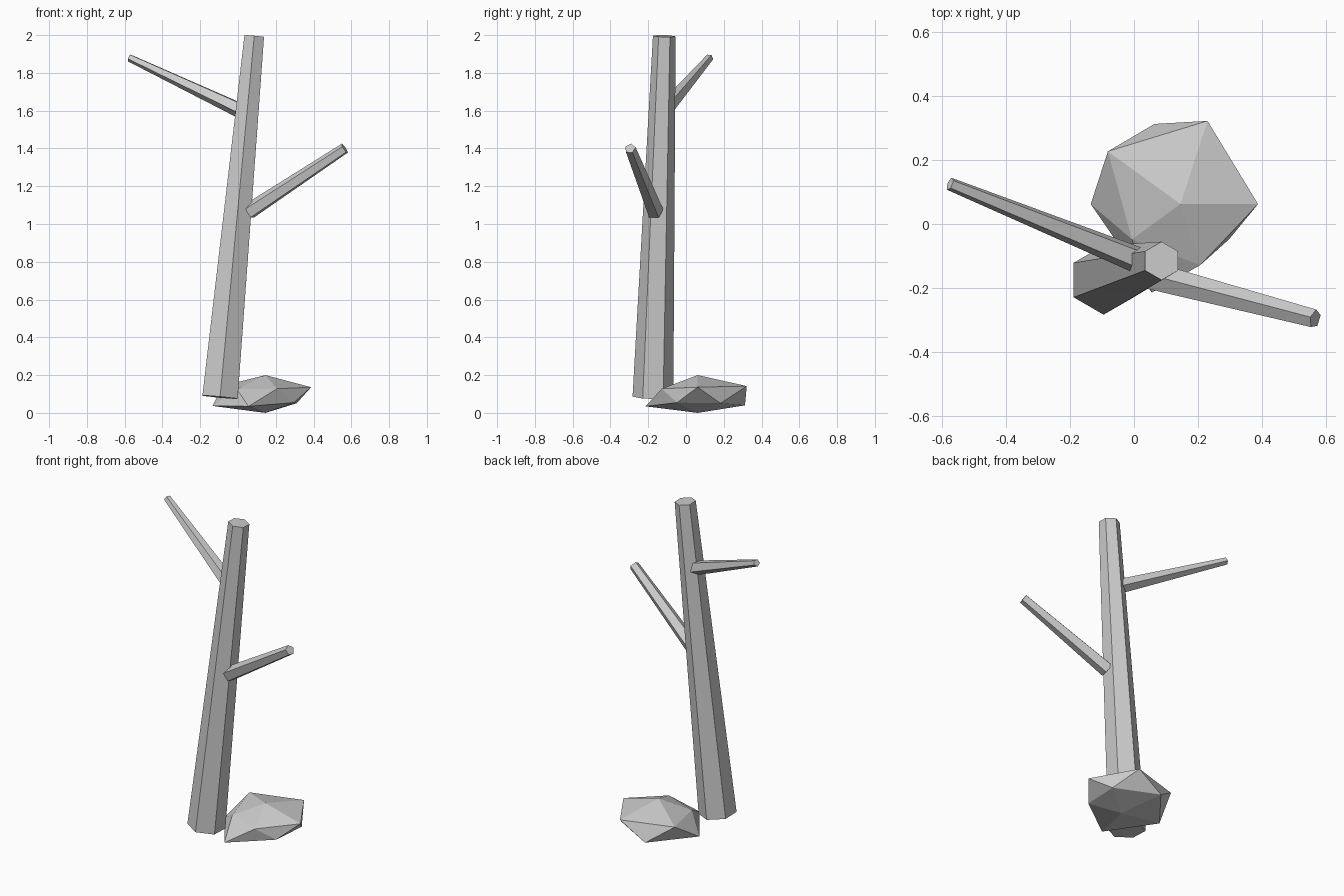
import bpy, bmesh
from math import cos, sin, radians
from mathutils import Vector, Matrix

cube = bpy.data.objects.get("Cube")
if cube:
    bpy.data.objects.remove(cube, do_unlink=True)

# One grey for everything
grey = bpy.data.materials.new("plain_grey")
grey.use_nodes = True
colour = (0.6, 0.6, 0.6, 1)
grey.diffuse_color = colour
grey.node_tree.nodes["Principled BSDF"].inputs["Base Color"].default_value = colour


def add_object(name, bm):
    bmesh.ops.recalc_face_normals(bm, faces=bm.faces[:])
    mesh = bpy.data.meshes.new(name)
    bm.to_mesh(mesh)
    bm.free()
    mesh.materials.append(grey)
    obj = bpy.data.objects.new(name, mesh)
    bpy.context.collection.objects.link(obj)
    return obj


def tapered_pole(name, start, end, r_start, r_end, sides):
    """Closed low-poly cone segment running from start to end."""
    start, end = Vector(start), Vector(end)
    axis = end - start
    turn = Vector((0, 0, 1)).rotation_difference(axis).to_matrix().to_4x4()
    bm = bmesh.new()
    bmesh.ops.create_cone(bm, cap_ends=True, segments=sides, radius1=r_start,
                          radius2=r_end, depth=axis.length,
                          matrix=Matrix.Translation((start + end) / 2) @ turn)
    return add_object(name, bm)


# Leaning trunk and its two branches
tapered_pole("trunk", (-0.095, -0.175, 0.083), (0.086, -0.115, 1.995), 0.108, 0.06, 6)
tapered_pole("left_branch", (0.057, -0.163, 1.065), (0.565, -0.296, 1.4), 0.045, 0.03, 5)
tapered_pole("right_branch", (0.012, -0.112, 1.603), (-0.574, 0.125, 1.88), 0.043, 0.021, 5)

# Rock: squashed uneven icosahedron, two rings of five between two tips
centre = Vector((0.145, 0.062, 0.09))
upper_radii = (0.242, 0.273, 0.28, 0.187, 0.2)
lower_radii = (0.205, 0.263, 0.28, 0.29, 0.187)
bm = bmesh.new()


def ring(radii, first_angle, rise):
    verts = []
    for i, r in enumerate(radii):
        a = radians(first_angle + 72 * i)
        verts.append(bm.verts.new(centre + r * Vector((cos(a), sin(a), rise))))
    return verts


upper = ring(upper_radii, 0, 0.19)
lower = ring(lower_radii, 36, -0.19)
top = bm.verts.new(centre + Vector((0, 0, 0.11)))
bottom = bm.verts.new(centre - Vector((0, 0, 0.09)))
for i in range(5):
    j = (i + 1) % 5
    for face in ((top, upper[i], upper[j]), (upper[i], lower[i], upper[j]),
                 (upper[j], lower[i], lower[j]), (bottom, lower[j], lower[i])):
        bm.faces.new(face)
add_object("rock", bm)
